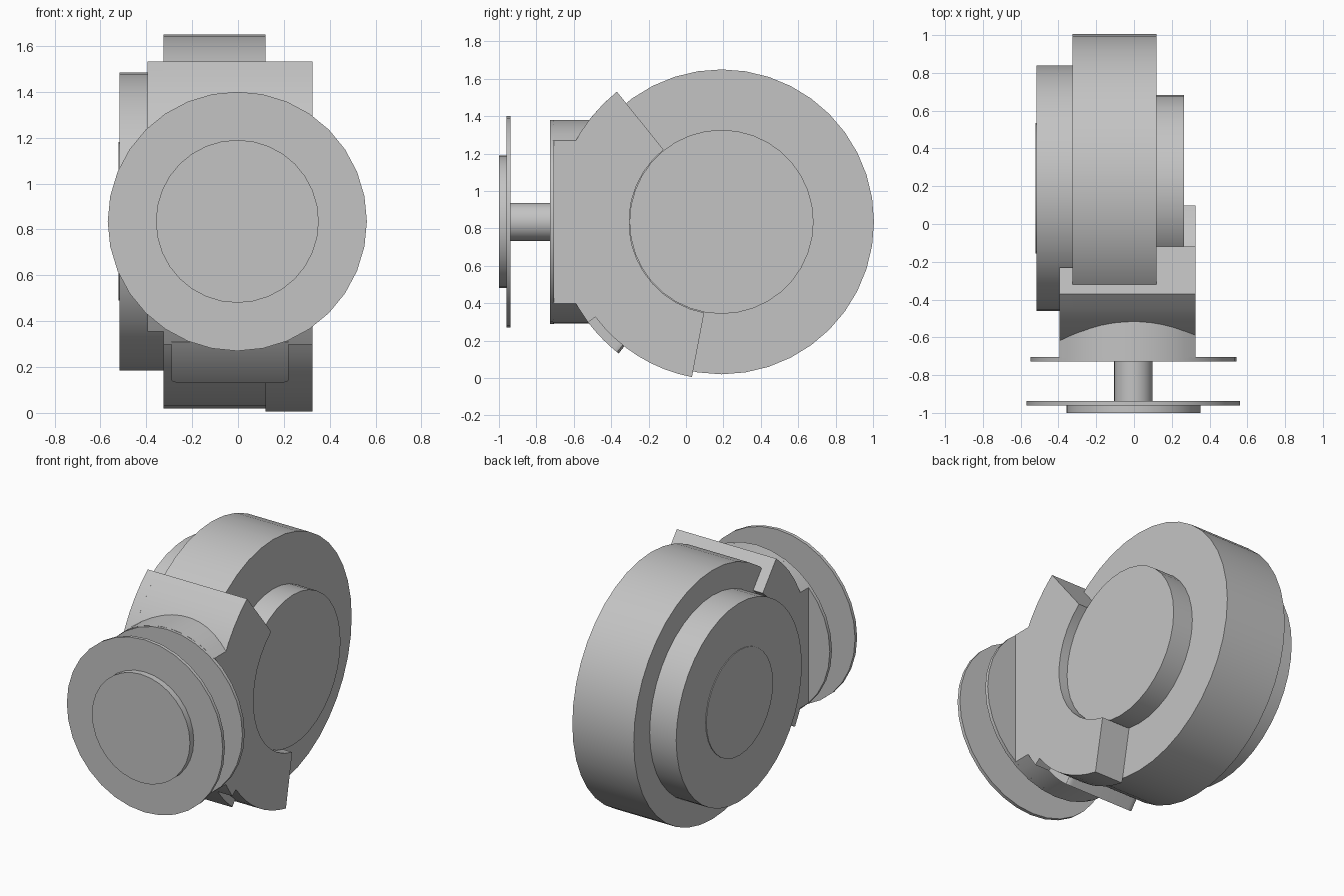
import bpy, bmesh, math
from mathutils import Vector

cube = bpy.data.objects.get("Cube")
if cube:
    bpy.data.objects.remove(cube, do_unlink=True)

CY, CZ = 0.19, 0.835          # wheel axis position
FX = -0.003                   # front disc axis position
R_WHEEL, R_SHELL, R_LIP = 0.815, 0.893, 0.845
A_TOP, A_SHELL, A_END = 128.8, 217, 259.2

grey = bpy.data.materials.new("plain_grey")
grey.use_nodes = True
colour = (0.55, 0.55, 0.55, 1)
grey.diffuse_color = colour
grey.node_tree.nodes["Principled BSDF"].inputs["Base Color"].default_value = colour


def arc(r, a, b, n, c=(CY, CZ)):
    """Points on a circle from angle a to angle b, in degrees."""
    angles = [math.radians(a + (b - a) * i / n) for i in range(n + 1)]
    return [(c[0] + r * math.cos(t), c[1] + r * math.sin(t)) for t in angles]


def prism(name, outline, axis, lo, hi, corner=None):
    """Extrude an outline along x (outline in y, z) or along y (outline in x, z)."""
    place = (lambda p, d: (d, p[0], p[1])) if axis == "x" else (lambda p, d: (p[0], d, p[1]))
    bm = bmesh.new()
    base = bm.faces.new([bm.verts.new(place(p, lo)) for p in outline])
    grown = bmesh.ops.extrude_face_region(bm, geom=[base])
    shift = Vector(place((0, 0), hi - lo))
    bmesh.ops.translate(bm, vec=shift, verts=[v for v in grown["geom"] if isinstance(v, bmesh.types.BMVert)])
    if corner:
        # round the two free corners of a tab
        def at_end(v):
            t = math.degrees(math.atan2(v.co.z - CZ, v.co.y - CY)) % 360
            return abs(t - corner) < 0.1
        ends = [e for e in bm.edges if all(at_end(v) for v in e.verts)
                and abs(e.verts[0].co.x - e.verts[1].co.x) < 1e-5]
        bmesh.ops.bevel(bm, geom=ends, offset=0.04, segments=4, profile=0.5, affect="EDGES")
    bmesh.ops.recalc_face_normals(bm, faces=bm.faces)
    mesh = bpy.data.meshes.new(name)
    bm.to_mesh(mesh)
    bm.free()
    mesh.materials.append(grey)
    obj = bpy.data.objects.new(name, mesh)
    bpy.context.collection.objects.link(obj)
    bpy.ops.object.select_all(action="DESELECT")
    obj.select_set(True)
    bpy.context.view_layer.objects.active = obj
    bpy.ops.object.shade_smooth_by_angle(angle=math.radians(30))
    return obj


def disc(name, r, axis, lo, hi, sides):
    centre = (CY, CZ) if axis == "x" else (FX, CZ)
    return prism(name, arc(r, 0, 360, sides, centre)[:-1], axis, lo, hi)


def sector(name, r_in, r_out, a, b, lo, hi, corner=None):
    outline = arc(r_out, a, b, 14) + arc(r_in, b, a, 14)
    return prism(name, outline, "x", lo, hi, corner)


# Wheel drum with stepped hubs on both sides
disc("wheel_drum", R_WHEEL, "x", -0.325, 0.12, 40)
disc("right_hub", 0.65, "x", -0.517, -0.32, 40)
disc("right_hub_cap", 0.345, "x", -0.522, -0.51, 32)
disc("left_hub", 0.492, "x", 0.115, 0.265, 36)

# Bracket wrapped around the front of the wheel
sector("bracket_shell", R_WHEEL - 0.005, R_SHELL, A_TOP, A_SHELL, -0.325, 0.12)
sector("bracket_right_flange", 0.67, R_SHELL, A_TOP, 212.5, -0.395, -0.325)
flange = (arc(R_SHELL, A_TOP, A_SHELL, 14) + arc(R_LIP, A_SHELL, A_END, 8)
          + arc(0.495, A_END, A_TOP, 14))
prism("bracket_left_flange", flange, "x", 0.12, 0.325)
sector("bracket_tab", R_WHEEL, R_SHELL, A_SHELL - 1, 232, -0.29, 0.22, 232)

# Round neck trimmed flush with the bracket sides
R_NECK = 0.545
a0 = math.degrees(math.acos((0.325 - FX) / R_NECK))
a1 = math.degrees(math.acos((-0.395 - FX) / R_NECK))
neck = arc(R_NECK, a0, a1, 12, (FX, CZ)) + arc(R_NECK, -a1, -a0, 12, (FX, CZ))
prism("bracket_neck", neck, "y", -0.71, -0.45)
disc("neck_plate", R_NECK, "y", -0.728, -0.705, 32)

# Axle and front disc
disc("axle", 0.102, "y", -0.95, -0.72, 32)
disc("front_disc", 0.565, "y", -0.96, -0.938, 32)
disc("front_disc_cap", 0.355, "y", -1.0, -0.955, 32)
